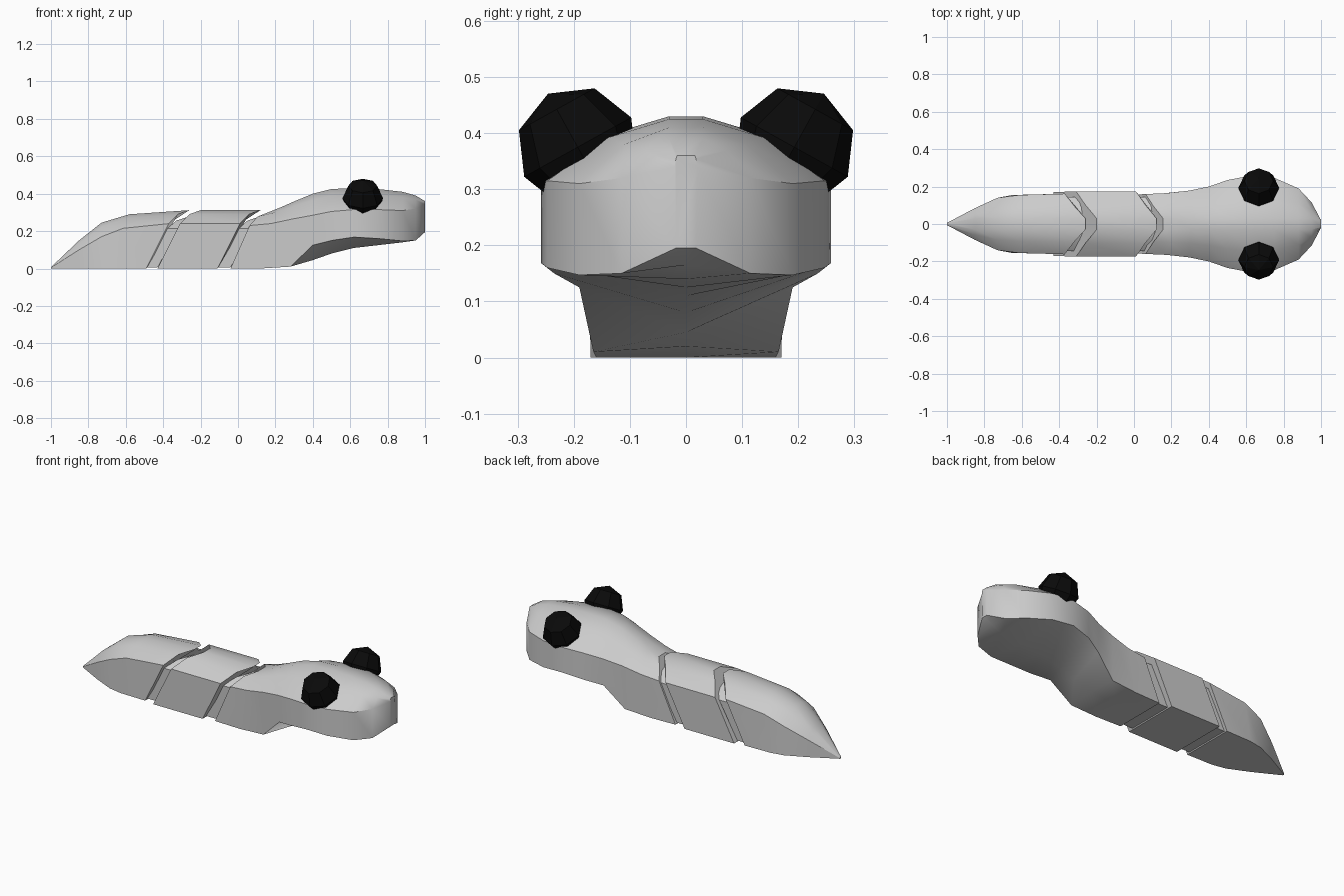
import bpy, bmesh, math

if "Cube" in bpy.data.objects:
    bpy.data.objects.remove(bpy.data.objects["Cube"])

# Each station: x, centre belly z, lower width, lower edge z, side width, shoulder z, top z, slant
tail = [(-1, 0, .005, 0, .006, .004, .007, 0), (-.85, 0, .085, 0, .085, .10, .15, 0),
        (-.73, 0, .14, 0, .14, .17, .245, 0), (-.65, 0, .155, 0, .155, .215, .29, .3),
        (-.49, 0, .158, 0, .162, .24, .312, 1)]
middle = [(-.43, 0, .17, 0, .175, .24, .312, 1), (-.11, 0, .17, 0, .175, .24, .312, 1)]
head = [(-.04, 0, .155, 0, .16, .23, .298, .85), (.12, 0, .16, 0, .165, .24, .325, .45),
        (.28, .02, .165, .01, .178, .265, .36, .1), (.40, .045, .19, .125, .20, .285, .40, 0),
        (.50, .08, .235, .15, .235, .305, .425, 0), (.62, .11, .258, .168, .258, .315, .43, 0),
        (.75, .125, .247, .16, .247, .315, .425, 0), (.88, .14, .19, .147, .19, .31, .41, 0),
        (.95, .165, .115, .15, .115, .32, .39, 0), (1, .195, .018, .195, .02, .34, .36, 0)]


def section(s):
    """Closed mirrored cross-section for one station, slanted forward toward the top."""
    x, zb, wb, ze, w, zs, top, k = s
    t = min(.03, w * .8)
    half = [(x, wb, ze), (x + .12 * k, w, zs),
            (x + .17 * k, (t + w) / 2, zs + .7 * (top - zs)), (x + .23 * k, t, top)]
    return [(x, 0, zb)] + half + [(a, -b, c) for a, b, c in reversed(half)]


def loft(name, stations):
    bm = bmesh.new()
    loops = [[bm.verts.new(p) for p in section(s)] for s in stations]
    n = len(loops[0])
    for a, b in zip(loops, loops[1:]):
        for i in range(n):
            j = (i + 1) % n
            bm.faces.new((a[i], a[j], b[j], b[i]))
    bm.faces.new(loops[0])
    bm.faces.new(loops[-1])
    bmesh.ops.recalc_face_normals(bm, faces=bm.faces[:])
    me = bpy.data.meshes.new(name)
    bm.to_mesh(me)
    bm.free()
    ob = bpy.data.objects.new(name, me)
    bpy.context.collection.objects.link(ob)
    bpy.ops.object.select_all(action='DESELECT')
    ob.select_set(True)
    bpy.context.view_layer.objects.active = ob
    bpy.ops.object.shade_smooth_by_angle(angle=math.radians(30))
    return ob


# Body segments
loft("tail_segment", tail)
loft("middle_segment", middle)
loft("head_segment", head)

# Recessed joints between segments
for name, x0, x1 in (("rear_joint", -.49, -.43), ("front_joint", -.11, -.04)):
    loft(name, [(x, .006, .14, .006, .145, .215, .275, .95) for x in (x0, x1)])

# Faceted black eyes, tilted outward
black = bpy.data.materials.new("black")
black.diffuse_color = (.003, .003, .003, 1)
black.use_nodes = True
black.node_tree.nodes["Principled BSDF"].inputs["Base Color"].default_value = black.diffuse_color
for name, side in (("left_eye", 1), ("right_eye", -1)):
    bpy.ops.mesh.primitive_uv_sphere_add(segments=8, ring_count=4, radius=.109,
                                         location=(.667, side * .193, .375),
                                         rotation=(-side * math.radians(29), 0, 0))
    eye = bpy.context.object
    eye.name = name
    eye.data.materials.append(black)
